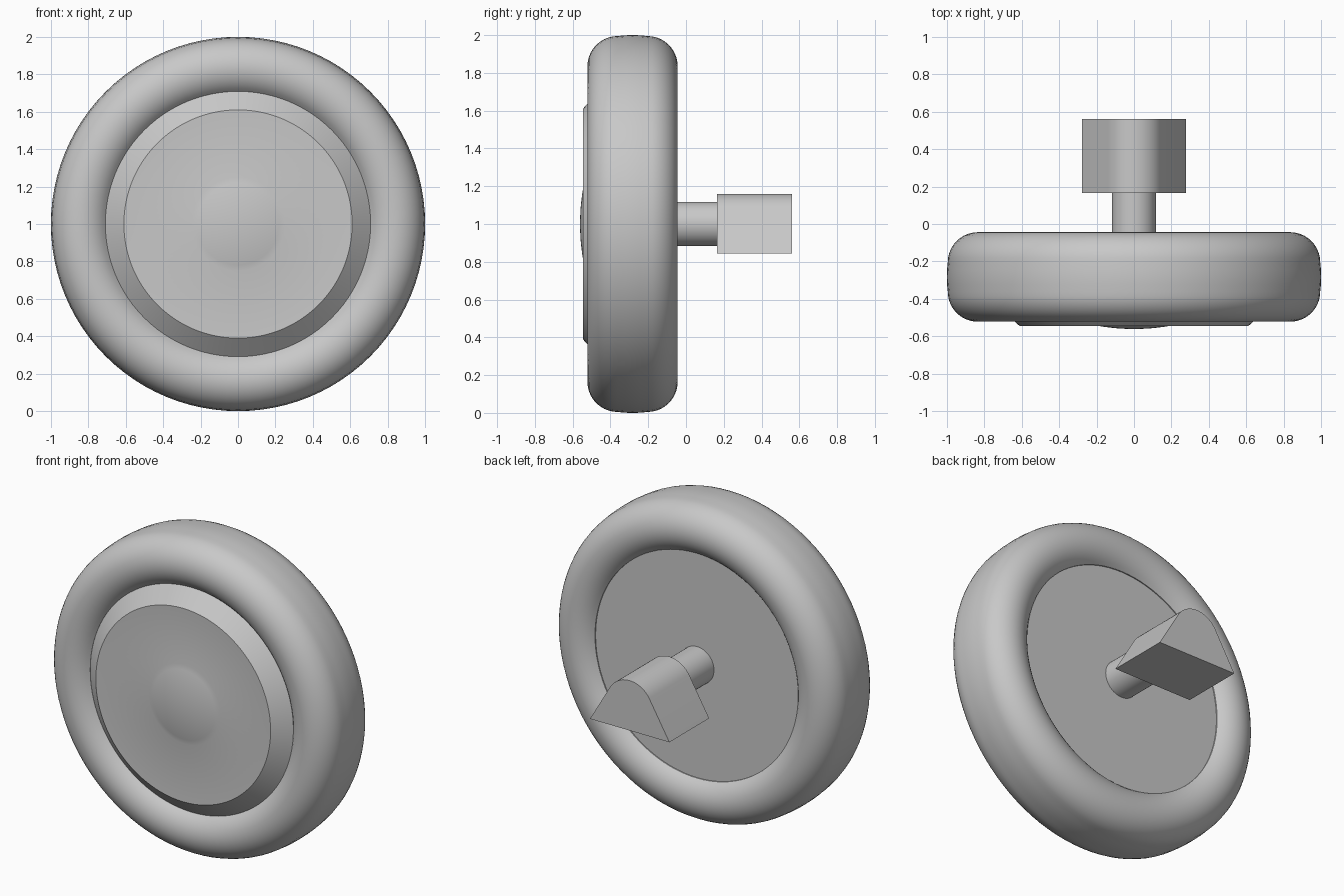
import bpy, bmesh
from math import sin, cos, pi, radians
from mathutils import Vector, Matrix

cube = bpy.data.objects.get("Cube")
if cube:
    bpy.data.objects.remove(cube, do_unlink=True)

CENTRE_Z = 1.0      # height of the wheel axis
MID_Y = -0.283      # middle plane of the tyre

grey = bpy.data.materials.new("plain grey")
grey.use_nodes = True
colour = (0.58, 0.58, 0.58, 1)
grey.diffuse_color = colour
grey.node_tree.nodes["Principled BSDF"].inputs["Base Color"].default_value = colour


def finish(name, bm):
    """Turn a bmesh into a smooth object with sharp edges kept."""
    bmesh.ops.remove_doubles(bm, verts=bm.verts, dist=0.0005)
    bmesh.ops.recalc_face_normals(bm, faces=bm.faces)
    mesh = bpy.data.meshes.new(name)
    bm.to_mesh(mesh)
    bm.free()
    mesh.materials.append(grey)
    obj = bpy.data.objects.new(name, mesh)
    bpy.context.collection.objects.link(obj)
    bpy.ops.object.select_all(action='DESELECT')
    obj.select_set(True)
    bpy.context.view_layer.objects.active = obj
    bpy.ops.object.shade_smooth_by_angle(angle=radians(30))
    return obj


def lathe(name, profile, closed=False, steps=96):
    """Spin (radius, y) points around the wheel axis."""
    bm = bmesh.new()
    verts = [bm.verts.new((r, y, CENTRE_Z)) for r, y in profile]
    edges = [bm.edges.new(pair) for pair in zip(verts, verts[1:])]
    if closed:
        edges.append(bm.edges.new((verts[-1], verts[0])))
    bmesh.ops.spin(bm, geom=verts + edges, cent=(0, 0, CENTRE_Z),
                   axis=(0, 1, 0), angle=2 * pi, steps=steps)
    return finish(name, bm)


# Tyre: two rounded shoulders joined by a slightly crowned tread
angles = [radians(142 * i / 16) for i in range(17)]
shoulder = [(0.835 + 0.16 * cos(a), 0.079 + 0.16 * sin(a)) for a in angles]
back = [(r, MID_Y + w) for r, w in shoulder]
front = [(r, MID_Y - w) for r, w in reversed(shoulder)]
lathe("tyre", front + [(0.999, MID_Y - 0.04), (1.0, MID_Y), (0.999, MID_Y + 0.04)] + back,
      closed=True)

# Wheel disc: flat back, bevelled front with a shallow dish and a low domed centre
dome = [(0.25 * t / 8, -0.561 + 0.028 * (t / 8) ** 2) for t in range(9)]
lathe("wheel_disc", dome + [(0.61, -0.546), (0.72, -0.45), (0.72, -0.112), (0, -0.112)])

# Axle
lathe("axle", [(0, -0.12), (0.117, -0.12), (0.117, 0.2), (0, 0.2)], steps=48)

# Mounting block: wide flat foot with sides tangent to a rounded top
bm = bmesh.new()
arc = [radians(31 + 118 * i / 20) for i in range(21)]
outline = [(0.16 * cos(a), CENTRE_Z + 0.16 * sin(a)) for a in arc]
outline += [(-0.277, 0.845), (0.277, 0.845)]
face = bm.faces.new([bm.verts.new((x, 0.165, z)) for x, z in outline])
extruded = bmesh.ops.extrude_face_region(bm, geom=[face], use_keep_orig=True)["geom"]
bmesh.ops.translate(bm, vec=(0, 0.396, 0),
                    verts=[v for v in extruded if isinstance(v, bmesh.types.BMVert)])
finish("mounting_block", bm)
